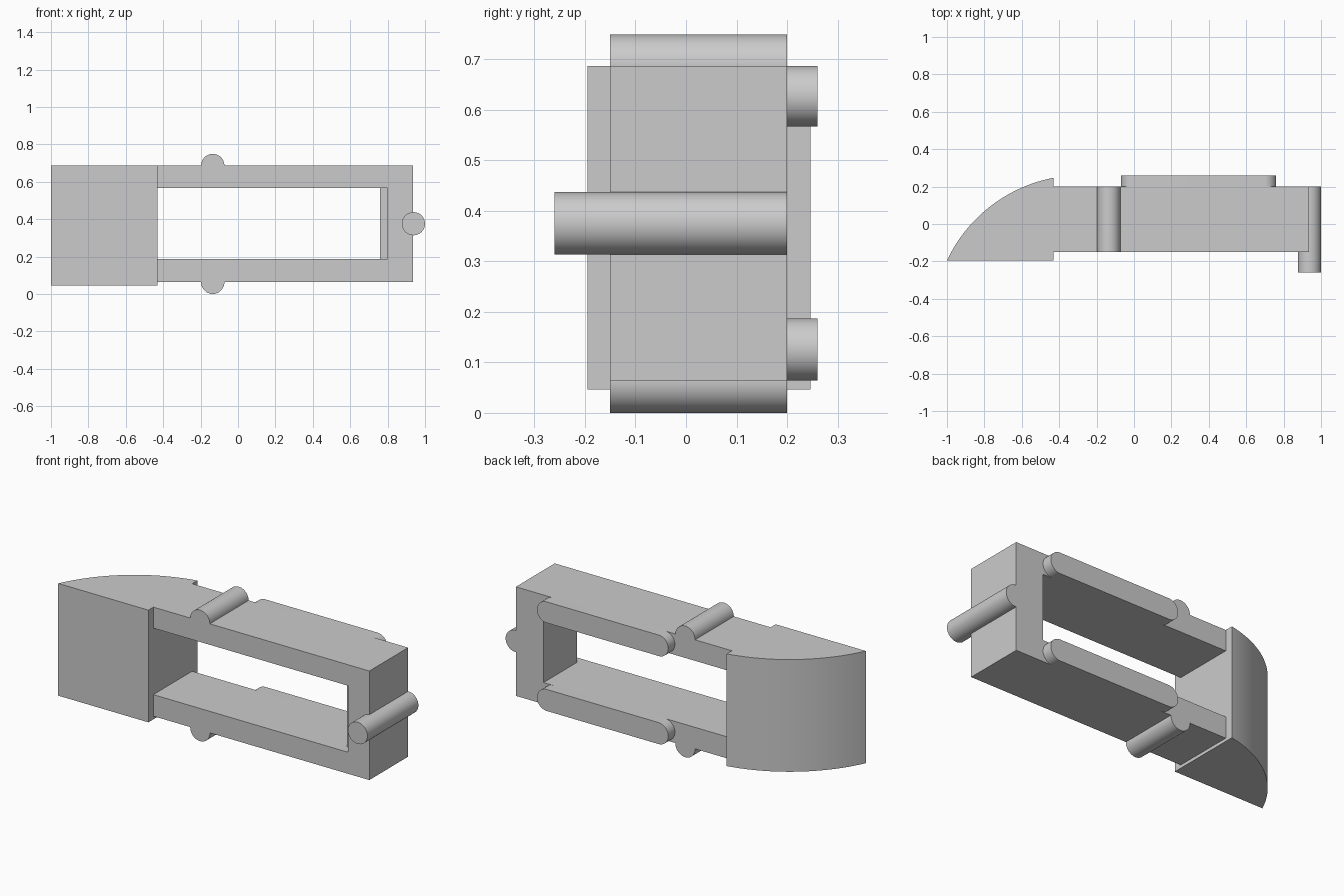
import bpy, bmesh, math
from mathutils import Vector

cube = bpy.data.objects.get("Cube")
if cube:
    bpy.data.objects.remove(cube, do_unlink=True)

grey = bpy.data.materials.new("plain grey")
grey.use_nodes = True
colour = (0.6, 0.6, 0.6, 1)
grey.diffuse_color = colour
grey.node_tree.nodes["Principled BSDF"].inputs["Base Color"].default_value = colour


def prism(name, outline, start, end, axis="y"):
    """Extrude a flat outline along y (outline in x, z) or z (outline in x, y)."""
    def place(p, d):
        return (p[0], d, p[1]) if axis == "y" else (p[0], p[1], d)
    bm = bmesh.new()
    face = bm.faces.new([bm.verts.new(place(p, start)) for p in outline])
    out = bmesh.ops.extrude_face_region(bm, geom=[face])
    moved = [v for v in out["geom"] if isinstance(v, bmesh.types.BMVert)]
    shift = Vector(place((0, 0), end - start))
    bmesh.ops.translate(bm, verts=moved, vec=shift)
    bmesh.ops.recalc_face_normals(bm, faces=bm.faces)
    mesh = bpy.data.meshes.new(name)
    bm.to_mesh(mesh)
    bm.free()
    mesh.materials.append(grey)
    obj = bpy.data.objects.new(name, mesh)
    bpy.context.collection.objects.link(obj)
    bpy.ops.object.select_all(action="DESELECT")
    obj.select_set(True)
    bpy.context.view_layer.objects.active = obj
    bpy.ops.object.shade_smooth_by_angle(angle=math.radians(30))
    return obj


def arc(cx, cy, r, a0, a1, steps=24):
    return [(cx + r * math.cos(a0 + (a1 - a0) * i / steps),
             cy + r * math.sin(a0 + (a1 - a0) * i / steps)) for i in range(steps + 1)]


def pin(name, x, z, r, front, back):
    return prism(name, arc(x, z, r, 0, math.tau, 48)[:-1], front, back)


FRONT, BACK = -0.15, 0.2
JOIN, TIP = -0.43, 0.935
LOW, HIGH = 0.064, 0.687
IN_LOW, IN_HIGH = 0.187, 0.567
MID = (LOW + HIGH) / 2

# Open frame: two rails joined by an end bar
prism("frame", [(JOIN, LOW), (TIP, LOW), (TIP, HIGH), (JOIN, HIGH), (JOIN, IN_HIGH),
                (0.8, IN_HIGH), (0.8, IN_LOW), (JOIN, IN_LOW)], FRONT, BACK)
# Thicker rear part of the end bar
prism("end_bar_step", [(0.76, IN_LOW), (0.8, IN_LOW), (0.8, IN_HIGH), (0.76, IN_HIGH)],
      -0.1, BACK)

# Block with a flat front and a bowed back
a, b = Vector((-1, -0.195)), Vector((JOIN, 0.247))
half_angle = math.radians(27)
chord = b - a
radius = chord.length / 2 / math.sin(half_angle)
normal = Vector((-chord.y, chord.x)).normalized()
centre = (a + b) / 2 - normal * radius * math.cos(half_angle)
middle = math.atan2(normal.y, normal.x)
bow = arc(centre.x, centre.y, radius, middle + half_angle, middle - half_angle, 32)
prism("curved_block", bow + [(JOIN, a.y)], 0.046, HIGH, "z")

# Rounded bars on the back of each rail
for name, low, high in (("lower", LOW, IN_LOW), ("upper", IN_HIGH, HIGH)):
    z, r = (low + high) / 2, (high - low) / 2
    outline = (arc(0.76 - r, z, r, -math.pi / 2, math.pi / 2)
               + arc(-0.07 + r, z, r, math.pi / 2, 3 * math.pi / 2))
    prism(name + "_back_bar", outline, BACK, 0.26)

# Pins set into the rails and the end bar
pin("upper_pin", -0.135, HIGH, 0.062, FRONT, BACK)
pin("lower_pin", -0.135, 0.062, 0.062, FRONT, BACK)
pin("end_pin", 0.938, MID, 0.062, -0.26, BACK)
